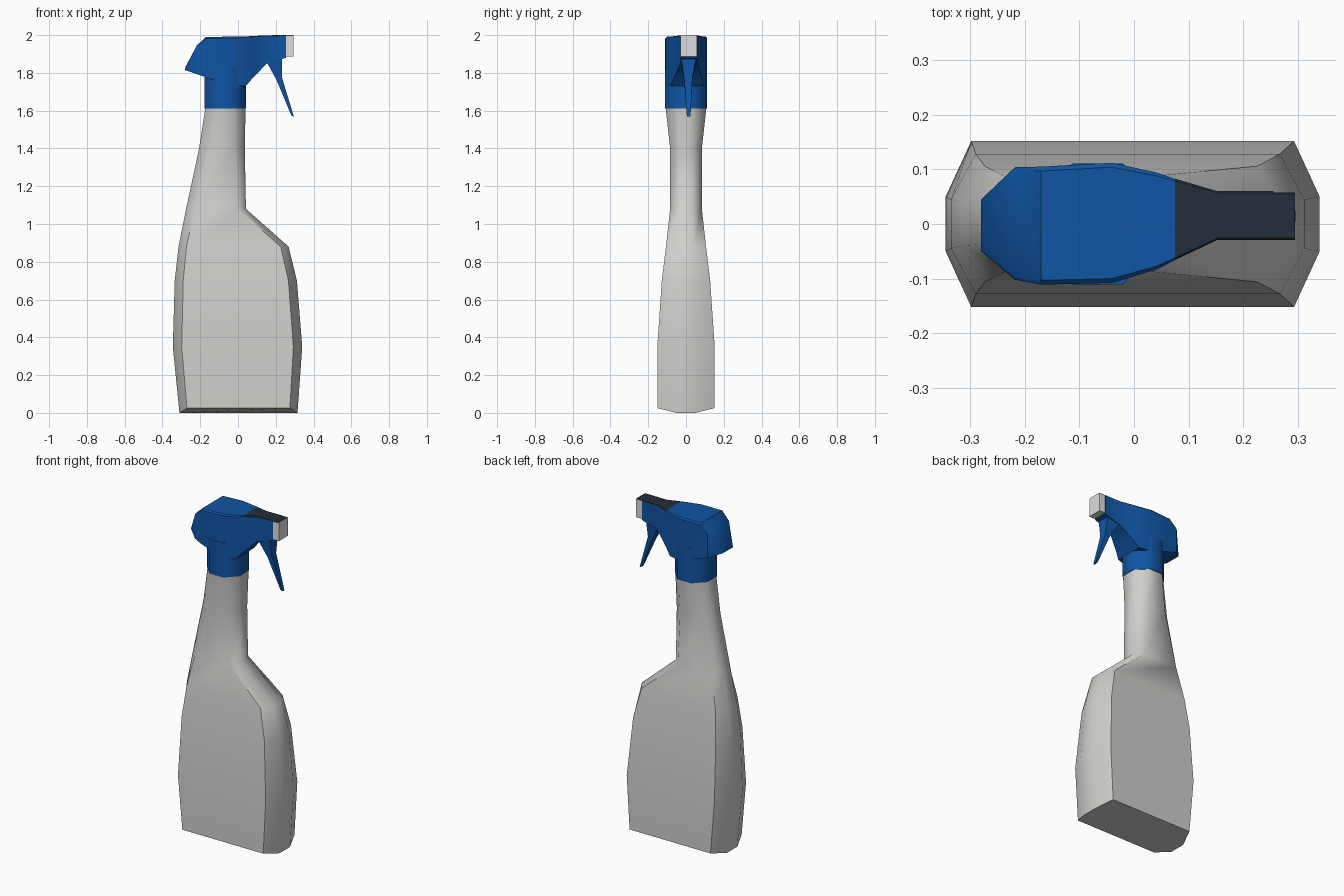
import bpy, bmesh, math
from mathutils import Vector

if "Cube" in bpy.data.objects:
    bpy.data.objects.remove(bpy.data.objects["Cube"])


def material(name, rgb):
    m = bpy.data.materials.new(name)
    m.diffuse_color = (*rgb, 1)
    m.use_nodes = True
    m.node_tree.nodes["Principled BSDF"].inputs["Base Color"].default_value = m.diffuse_color
    return m


GREY = material("bottle_grey", (0.62, 0.62, 0.60))
BLUE = material("spray_blue", (0.005, 0.09, 0.37))
DARK = material("dark_navy", (0.017, 0.026, 0.042))
WHITE = material("nozzle_white", (0.72, 0.72, 0.70))


def loft(name, rings, mats, angle, rule=None):
    """Skin a list of equal-length vertex rings and cap both ends."""
    bm = bmesh.new()
    rows = [[bm.verts.new(p) for p in ring] for ring in rings]
    n = len(rows[0])
    for a, b in zip(rows, rows[1:]):
        for i in range(n):
            j = (i + 1) % n
            bm.faces.new((a[i], a[j], b[j], b[i]))
    bm.faces.new(rows[0])
    bm.faces.new(rows[-1])
    bmesh.ops.recalc_face_normals(bm, faces=bm.faces)
    for f in bm.faces:
        f.smooth = True
        if rule:
            f.material_index = rule(f.normal, f.calc_center_median())
    mesh = bpy.data.meshes.new(name)
    bm.to_mesh(mesh)
    bm.free()
    for m in mats:
        mesh.materials.append(m)
    mesh.set_sharp_from_angle(angle=math.radians(angle))
    ob = bpy.data.objects.new(name, mesh)
    bpy.context.collection.objects.link(ob)
    return ob


def octagon(z, xl, xr, hy, chamfer, end, lift=0.0):
    """Horizontal chamfered rectangle; lift raises the wide-side corners."""
    a, b = xl + chamfer, xr - chamfer
    return [(xr, -end, z), (xr, end, z), (b, hy, z + lift), (a, hy, z + lift),
            (xl, end, z), (xl, -end, z), (a, -hy, z + lift), (b, -hy, z + lift)]


def section(x, zb, zt, y0, y1, bevel=0.0):
    """Upright rectangle across x with trimmed upper corners."""
    return [(x, y0, zb), (x, y1, zb), (x, y1, zt - bevel), (x, y1 - bevel, zt),
            (x, y0 + bevel, zt), (x, y0, zt - bevel)]


# Bottle body: wide base, one-sided shoulder and slim neck
loft("bottle", [octagon(*r) for r in (
    (0.00, -0.31, 0.315, 0.15, 0.04, 0.05, 0.025),
    (0.35, -0.345, 0.34, 0.152, 0.047, 0.05),
    (0.70, -0.335, 0.312, 0.128, 0.045, 0.045),
    (0.88, -0.315, 0.268, 0.106, 0.042, 0.04),
    (1.08, -0.275, 0.042, 0.084, 0.045, 0.037),
    (1.40, -0.206, 0.036, 0.084, 0.055, 0.037),
    (1.615, -0.173, 0.040, 0.108, 0.063, 0.045))], [GREY], 50)

# Collar screwed onto the neck
loft("collar", [octagon(z, -0.177, 0.043, 0.111, 0.064, 0.046)
                for z in (1.612, 1.82)], [BLUE], 50)

# Spray head, with the dark plate on top of its barrel
loft("spray_head", [section(*s) for s in (
    (-0.28, 1.815, 1.828, -0.05, 0.045, 0.004),
    (-0.218, 1.793, 1.945, -0.102, 0.104, 0.006),
    (-0.17, 1.777, 1.99, -0.111, 0.105, 0.008),
    (-0.04, 1.73, 1.992, -0.108, 0.112, 0.008),
    (0.042, 1.73, 1.993, -0.083, 0.094, 0.006),
    (0.075, 1.77, 1.995, -0.066, 0.083, 0.004),
    (0.153, 1.85, 1.999, -0.029, 0.06, 0.003),
    (0.255, 1.88, 2.0, -0.029, 0.06, 0.003))], [BLUE, DARK], 35,
    lambda n, c: int(n.z > 0.5 and c.x > 0.075))

# Nozzle tip: white with a dark top
loft("nozzle", [section(x, 1.886, 2.0, -0.029, 0.058, 0.003)
                for x in (0.255, 0.295)], [WHITE, DARK], 30,
     lambda n, c: int(n.z > 0.5))

# Trigger: tapering lever (left point, right point, y range)
trigger = []
for (xl, zl), (xr, zr), y0, y1 in (
        ((0.155, 1.852), (0.232, 1.89), -0.026, 0.055),
        ((0.205, 1.76), (0.233, 1.775), -0.010, 0.034),
        ((0.282, 1.575), (0.296, 1.568), 0.005, 0.024)):
    trigger.append([(xl, y0, zl), (xr, y0, zr), (xr, y1, zr), (xl, y1, zl)])
loft("trigger", trigger, [BLUE], 40)
